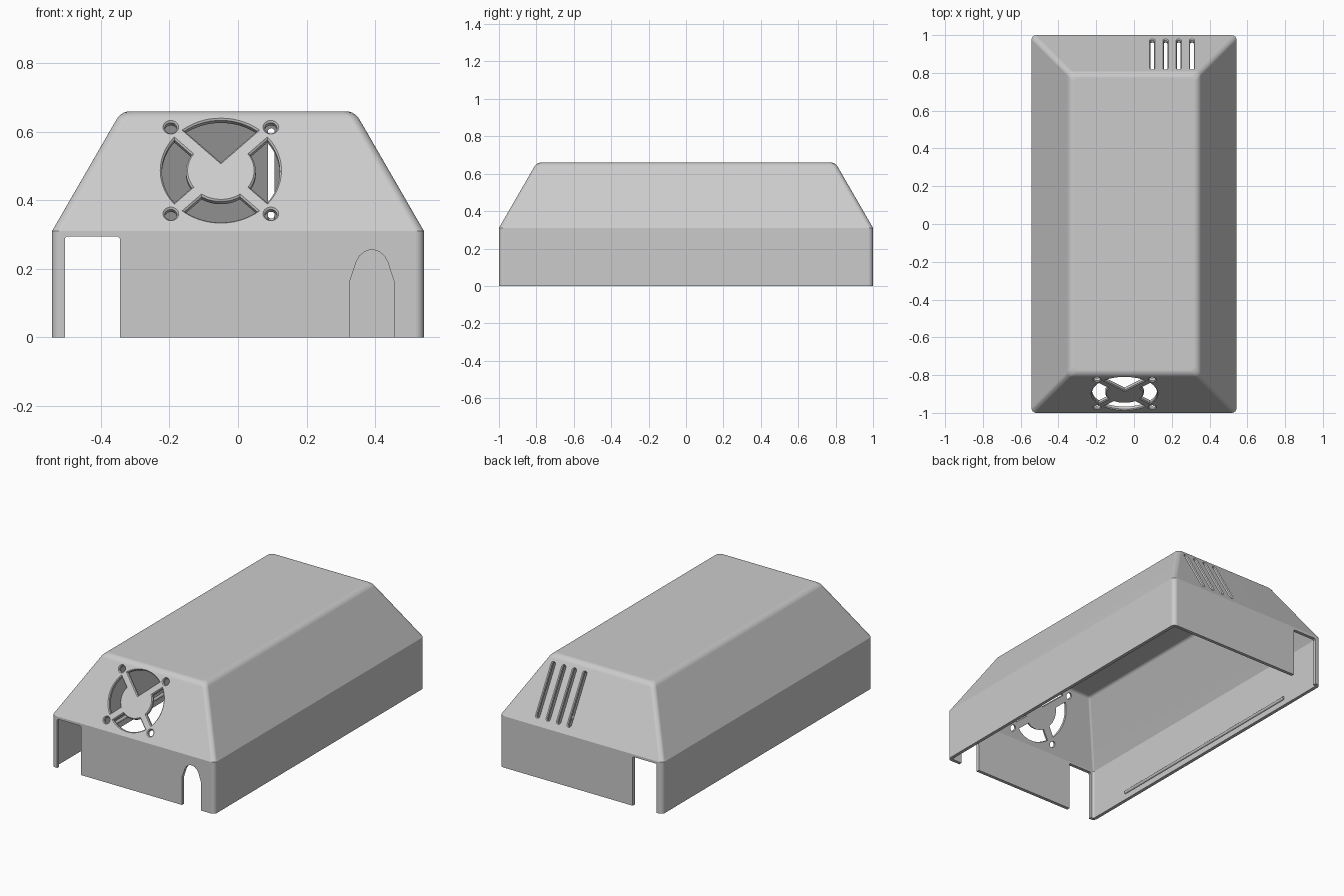
import bpy, bmesh
from math import pi, sin, cos, asin, sqrt, radians, tan
from mathutils import Matrix, Vector

cube = bpy.data.objects.get("Cube")
if cube:
    bpy.data.objects.remove(cube, do_unlink=True)

HALF_X, HALF_Y, HEIGHT, CREASE = 0.543, 1.0, 0.66, 0.31
WALL, CHAMFER = 0.02, 0.005
SLOPE = radians(60)

grey = bpy.data.materials.new("plain_grey")
grey.use_nodes = True
colour = (0.6, 0.6, 0.6, 1)
grey.diffuse_color = colour
grey.node_tree.nodes["Principled BSDF"].inputs["Base Color"].default_value = colour


def make_object(name, bm):
    bmesh.ops.recalc_face_normals(bm, faces=bm.faces)
    mesh = bpy.data.meshes.new(name)
    bm.to_mesh(mesh)
    bm.free()
    mesh.materials.append(grey)
    obj = bpy.data.objects.new(name, mesh)
    bpy.context.collection.objects.link(obj)
    return obj


def loft(bm, rings):
    """Skin a list of equal point rings and cap both ends."""
    loops = [[bm.verts.new(p) for p in ring] for ring in rings]
    n = len(loops[0])
    for a, b in zip(loops, loops[1:]):
        for i in range(n):
            j = (i + 1) % n
            bm.faces.new((a[i], a[j], b[j], b[i]))
    bm.faces.new(loops[0])
    bm.faces.new(loops[-1])


def rounded_ring(inset, z, radius, steps=6):
    """Rounded rectangle of the plan, pulled in by inset."""
    pts = []
    for k, (sx, sy) in enumerate([(1, 1), (-1, 1), (-1, -1), (1, -1)]):
        cx = sx * (HALF_X - inset - radius)
        cy = sy * (HALF_Y - inset - radius)
        for s in range(steps + 1):
            a = k * pi / 2 + s * pi / 2 / steps
            pts.append((cx + radius * cos(a), cy + radius * sin(a), z))
    return pts


def skin(offset, radius, round_top):
    """Rings of one skin from bottom to top, with a rounded upper edge."""
    crease = CREASE - offset * tan(SLOPE / 4)
    top = HEIGHT - offset
    edge = offset + (top - crease) / tan(SLOPE)
    rings = [rounded_ring(offset, 0, radius), rounded_ring(offset, crease, radius)]
    reach = round_top * tan(SLOPE / 2)
    for s in range(6):
        a = SLOPE * (1 - s / 5)
        rings.append(rounded_ring(edge + reach - round_top * sin(a),
                                  top - round_top * (1 - cos(a)), radius))
    return rings


# Hollow cover: outer skin, bottom rim and inner skin in one mesh
bm = bmesh.new()
loft(bm, skin(0, 0.026, 0.045)[::-1] + skin(WALL, 0.01, 0.025))
cover = make_object("cover", bm)

# Cutting shapes for all openings
cut = bmesh.new()


def punch(frame, outline, depth=0.06, chamfer=CHAMFER):
    """Cut an outline(grow) through a face, with a chamfered mouth."""
    layers = [(0.02, chamfer), (0, chamfer), (-max(chamfer, 0.005), 0), (-depth, 0)]
    loft(cut, [[frame @ Vector((u, v, h)) for u, v in outline(g)] for h, g in layers])


def slope_frame(x, z, turn):
    y = -(HALF_Y - (z - CREASE) / tan(SLOPE))
    return (Matrix.Rotation(turn, 4, 'Z') @ Matrix.Translation((x, y, z))
            @ Matrix.Rotation(SLOPE, 4, 'X'))


def arc(radius, start, end, steps, cx=0, cy=0):
    return [(cx + radius * cos(start + (end - start) * i / steps),
             cy + radius * sin(start + (end - start) * i / steps))
            for i in range(steps + 1)]


def sector(middle, hub):
    """Quarter of the fan grille between two diagonal arms."""
    def outline(grow):
        outer, arm = 0.172 + grow, 0.021 - grow
        a = pi / 4 - asin(arm / outer)
        pts = arc(outer, middle - a, middle + a, 24)
        if hub:
            inner = 0.102 - grow
            b = pi / 4 - asin(arm / inner)
            pts += arc(inner, middle + b, middle - b, 16)
        else:
            tip = arm * sqrt(2)
            pts.append((tip * cos(middle), tip * sin(middle)))
        return pts
    return outline


def round_hole(cx, cy):
    return lambda grow: arc(0.018 + grow, 0, 2 * pi, 24, cx, cy)[:-1]


def slot(x):
    def outline(grow):
        r = 0.0095 + grow
        return arc(r, 0, pi, 8, x, 0.147) + arc(r, pi, 2 * pi, 8, x, -0.147)
    return outline


# Fan grille and screw holes on the front slope
front_slope = slope_frame(-0.05, 0.487, 0)
for quarter in range(4):
    punch(front_slope, sector(quarter * pi / 2, hub=quarter != 1))
for sx in (-1, 1):
    for sy in (-1, 1):
        punch(front_slope, round_hole(0.146 * sx, 0.146 * sy))

# Vent slots on the back slope
back_slope = slope_frame(0, 0.485, pi)
for i in range(4):
    punch(back_slope, slot(-0.097 - 0.07 * i))

# Socket opening through both end walls
front_wall = Matrix.Translation((0, -HALF_Y, 0)) @ Matrix.Rotation(pi / 2, 4, 'X')
opening = [(-0.505, -0.05), (-0.345, -0.05), (-0.345, 0.289),
           (-0.351, 0.295), (-0.499, 0.295), (-0.505, 0.289)]
punch(front_wall, lambda grow: opening, 2 * HALF_Y + 0.05, 0)

# Cable arch in the front wall
half_arch = [(0.064, -0.05), (0.064, 0.165), (0.046, 0.22),
             (0.036, 0.238), (0.021, 0.25), (0.008, 0.255)]
arch = ([(0.391 + u, v) for u, v in half_arch]
        + [(0.391 - u, v) for u, v in reversed(half_arch)])
punch(front_wall, lambda grow: arch, 0.06, 0)

cutter = make_object("opening_cutter", cut)
cutter.hide_render = True
boolean = cover.modifiers.new("openings", 'BOOLEAN')
boolean.operation = 'DIFFERENCE'
boolean.solver = 'EXACT'
boolean.object = cutter
bpy.context.view_layer.objects.active = cover
bpy.ops.object.modifier_apply(modifier=boolean.name)
bpy.data.objects.remove(cutter, do_unlink=True)

# Snap rails along the inside of the long walls
rails = []
for side, name in ((1, "left_snap_rail"), (-1, "right_snap_rail")):
    bm = bmesh.new()
    x = side * (HALF_X - WALL)
    loft(bm, [[(x + u, y, 0.045 + v) for u, v in arc(0.01, 0, 2 * pi, 12)[:-1]]
              for y in (-0.7, 0.7)])
    rails.append(make_object(name, bm))

# Smooth rounded edges, keep the creases crisp
for obj in [cover] + rails:
    bpy.ops.object.select_all(action='DESELECT')
    obj.select_set(True)
    bpy.context.view_layer.objects.active = obj
    bpy.ops.object.shade_smooth_by_angle(angle=radians(25 if obj is cover else 40))
    normals = obj.modifiers.new("weighted_normals", 'WEIGHTED_NORMAL')
    normals.keep_sharp = True
